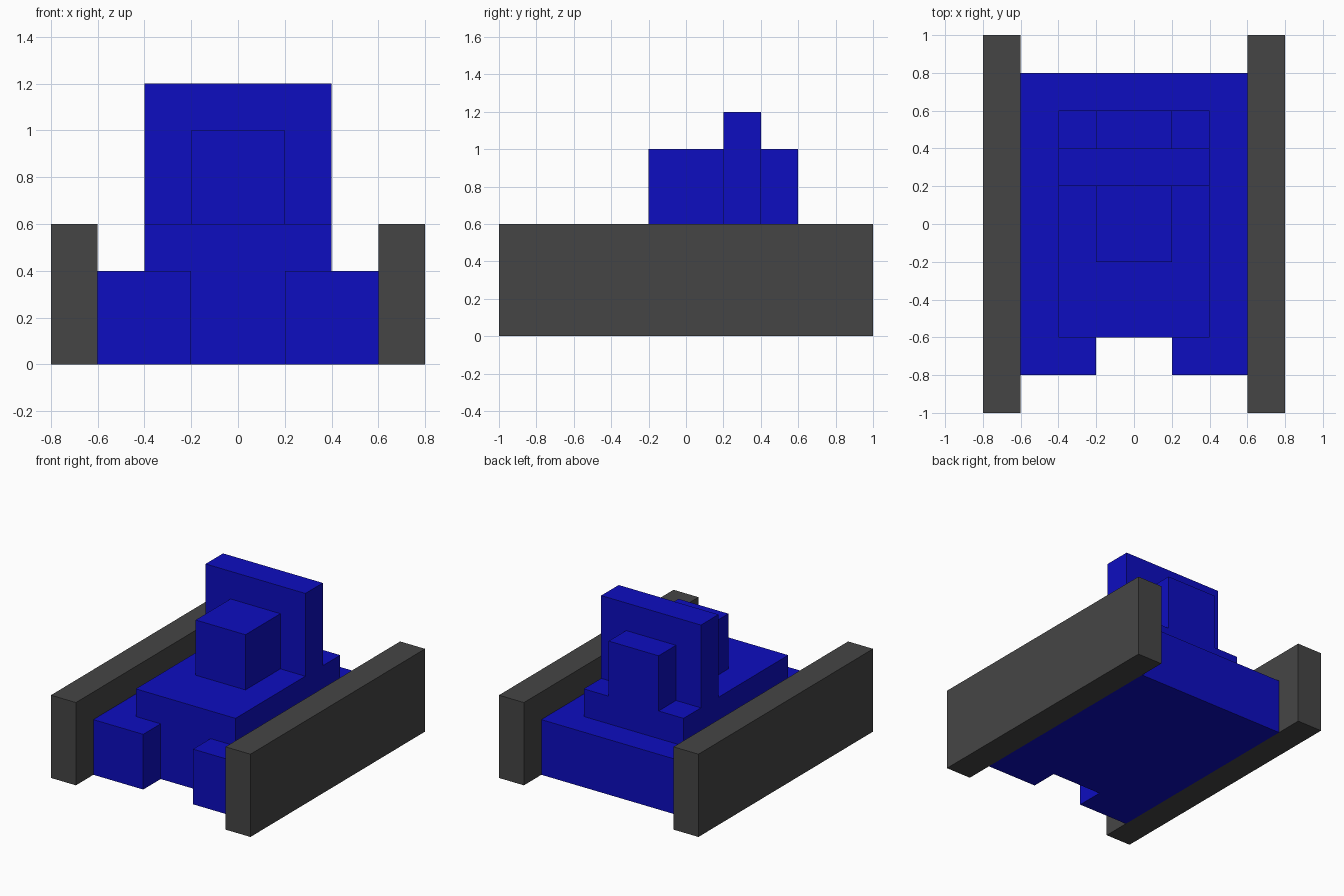
import bpy
import bmesh

cube = bpy.data.objects.get("Cube")
if cube:
    bpy.data.objects.remove(cube, do_unlink=True)


def make_material(name, color):
    mat = bpy.data.materials.new(name)
    mat.use_nodes = True
    mat.diffuse_color = color
    mat.node_tree.nodes["Principled BSDF"].inputs["Base Color"].default_value = color
    return mat


blue = make_material("blue", (0.004, 0.004, 0.53, 1))
grey = make_material("dark grey", (0.06, 0.06, 0.06, 1))


def box(name, x, y, z, mat):
    """Box spanning the (min, max) ranges x, y and z."""
    bm = bmesh.new()
    bmesh.ops.create_cube(bm, size=1)
    for v in bm.verts:
        v.co = [r[0] + (c + 0.5) * (r[1] - r[0]) for c, r in zip(v.co, (x, y, z))]
    mesh = bpy.data.meshes.new(name)
    bm.to_mesh(mesh)
    bm.free()
    mesh.materials.append(mat)
    obj = bpy.data.objects.new(name, mesh)
    bpy.context.collection.objects.link(obj)
    return obj


# Hull and raised deck
box("hull", (-0.6, 0.6), (-0.6, 0.8), (0, 0.4), blue)
box("deck", (-0.4, 0.4), (-0.6, 0.6), (0.4, 0.6), blue)

# Upright plate with a block in front and behind
box("upright_plate", (-0.4, 0.4), (0.2, 0.4), (0.6, 1.2), blue)
box("front_block", (-0.2, 0.2), (-0.2, 0.2), (0.6, 1.0), blue)
box("rear_block", (-0.2, 0.2), (0.4, 0.6), (0.6, 1.0), blue)

# Paired front prongs and side rails
for side, s in (("left", 1), ("right", -1)):
    box(side + "_front_prong", sorted((0.2 * s, 0.6 * s)), (-0.8, -0.6), (0, 0.4), blue)
    box(side + "_side_rail", sorted((0.6 * s, 0.8 * s)), (-1, 1), (0, 0.6), grey)
